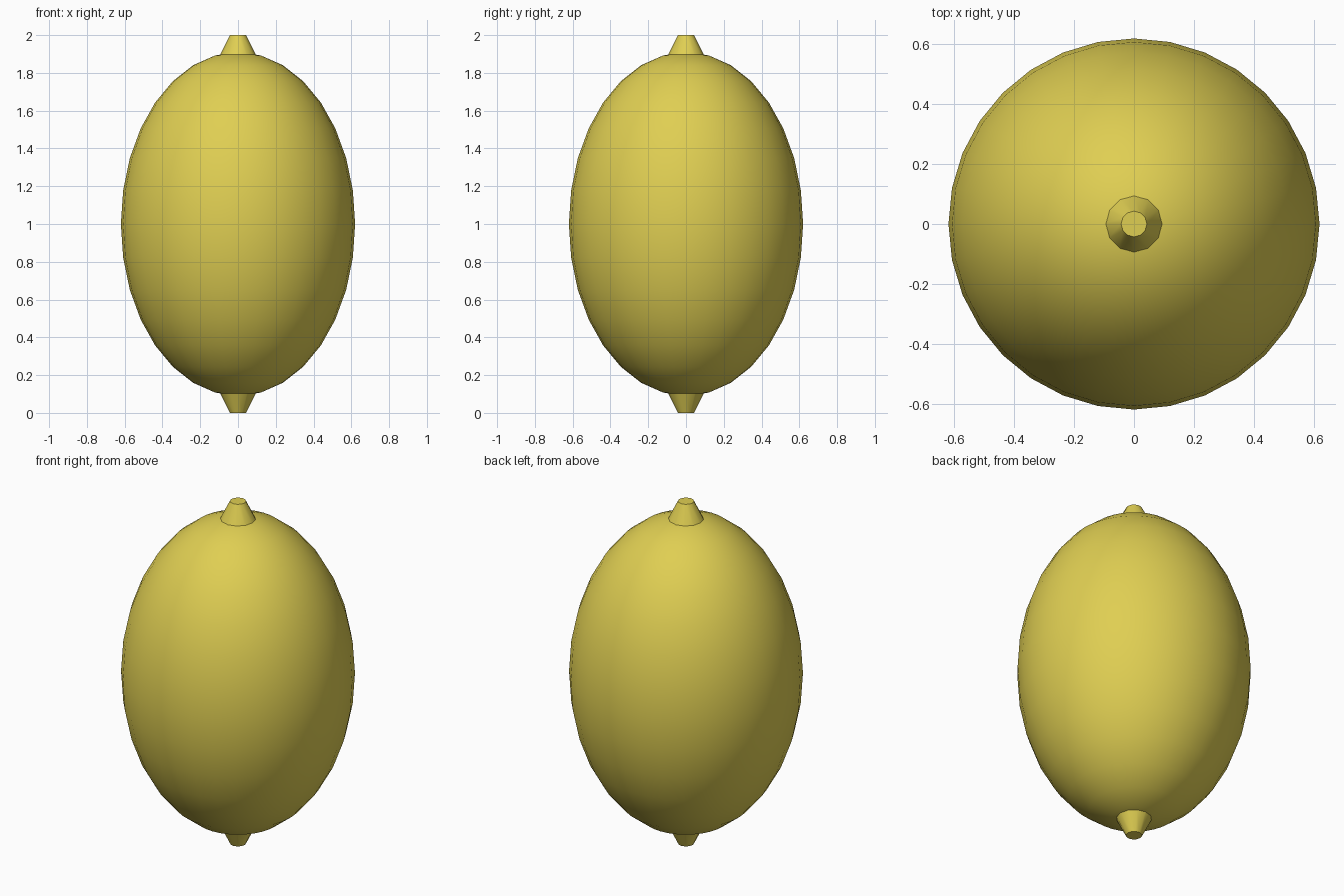
import bpy
import math

if "Cube" in bpy.data.objects:
    bpy.data.objects.remove(bpy.data.objects["Cube"])

yellow = bpy.data.materials.new("lemon_yellow")
yellow.diffuse_color = (0.74, 0.62, 0.085, 1)
yellow.use_nodes = True
yellow.node_tree.nodes["Principled BSDF"].inputs["Base Color"].default_value = yellow.diffuse_color


def finish(name):
    ob = bpy.context.object
    ob.name = name
    ob.data.materials.append(yellow)
    bpy.ops.object.shade_smooth_by_angle(angle=math.radians(40))
    return ob


# Egg-shaped fruit body
bpy.ops.mesh.primitive_uv_sphere_add(segments=32, ring_count=16, radius=1, location=(0, 0, 1))
bpy.context.object.scale = (0.62, 0.62, 0.91)
bpy.ops.object.transform_apply(location=False, rotation=False, scale=True)
finish("fruit_body")

# Tapered nubs at both ends, sunk slightly into the body
for name, z, tilt in (("top_nub", 1.94, 0), ("bottom_nub", 0.06, math.pi)):
    bpy.ops.mesh.primitive_cone_add(vertices=12, radius1=0.102, radius2=0.043, depth=0.12,
                                    location=(0, 0, z), rotation=(tilt, 0, 0))
    finish(name)
